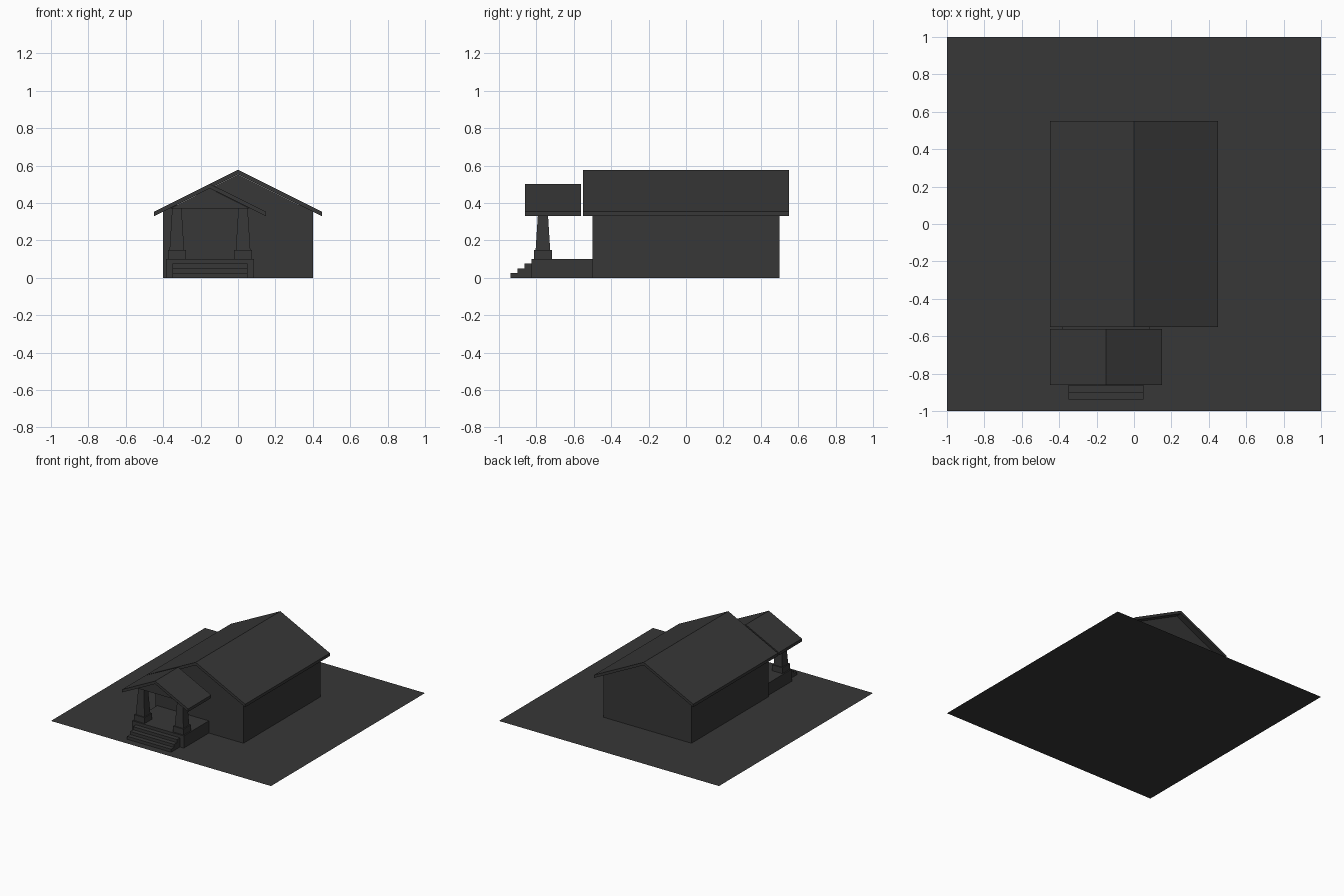
import bpy
import bmesh
from mathutils import Vector

cube = bpy.data.objects.get("Cube")
if cube:
    bpy.data.objects.remove(cube, do_unlink=True)

charcoal = bpy.data.materials.new("charcoal")
charcoal.use_nodes = True
tone = (0.038, 0.038, 0.038, 1)
charcoal.diffuse_color = tone
charcoal.node_tree.nodes["Principled BSDF"].inputs["Base Color"].default_value = tone


def finish(name, bm):
    mesh = bpy.data.meshes.new(name)
    bm.to_mesh(mesh)
    bm.free()
    mesh.materials.append(charcoal)
    obj = bpy.data.objects.new(name, mesh)
    bpy.context.collection.objects.link(obj)
    return obj


def extrude_profile(name, points, direction):
    """Sweep a closed flat outline along a direction into a solid."""
    bm = bmesh.new()
    face = bm.faces.new([bm.verts.new(p) for p in points])
    result = bmesh.ops.extrude_face_region(bm, geom=[face], use_keep_orig=True)
    moved = [v for v in result["geom"] if isinstance(v, bmesh.types.BMVert)]
    bmesh.ops.translate(bm, verts=moved, vec=Vector(direction))
    bmesh.ops.recalc_face_normals(bm, faces=bm.faces)
    return finish(name, bm)


def box(name, x0, x1, y0, y1, z0, z1):
    outline = [(x0, y0, z0), (x1, y0, z0), (x1, y1, z0), (x0, y1, z0)]
    return extrude_profile(name, outline, (0, 0, z1 - z0))


def gable_roof(name, cx, half, y0, y1, eave, rise, thick):
    """Folded slab with plumb-cut eaves."""
    top = [(cx - half, y0, eave), (cx, y0, eave + rise), (cx + half, y0, eave)]
    under = [(x, y, z - thick) for x, y, z in reversed(top)]
    return extrude_profile(name, top + under, (0, y1 - y0, 0))


def tapered_post(name, cx, cy, z0, z1, bottom, top):
    bm = bmesh.new()
    bmesh.ops.create_cube(bm, size=1)
    for v in bm.verts:
        width = top if v.co.z > 0 else bottom
        z = z1 if v.co.z > 0 else z0
        v.co = (cx + v.co.x * width, cy + v.co.y * width, z)
    return finish(name, bm)


# Ground
bm = bmesh.new()
bmesh.ops.create_grid(bm, x_segments=1, y_segments=1, size=1)
finish("ground", bm)

# House body with gable ends, and its roof
body = [(-0.4, -0.5, 0), (0.4, -0.5, 0), (0.4, -0.5, 0.353),
        (0, -0.5, 0.552), (-0.4, -0.5, 0.353)]
extrude_profile("house_walls", body, (0, 1, 0))
gable_roof("house_roof", 0, 0.45, -0.55, 0.55, 0.353, 0.224, 0.024)

# Porch deck and steps
porch_x = -0.15
box("porch_deck", porch_x - 0.235, porch_x + 0.235, -0.825, -0.5, 0, 0.1)
tread, riser, left = 0.038, 0.025, porch_x - 0.2
stairs = [(left, -0.825, 0)]
for i in range(3):
    y = -0.825 - tread * i
    stairs += [(left, y, riser * (3 - i)), (left, y - tread, riser * (3 - i))]
stairs.append((left, -0.825 - tread * 3, 0))
extrude_profile("porch_steps", stairs, (0.4, 0, 0))

# Porch columns on square plinths
for side, sign in (("right", -1), ("left", 1)):
    x = porch_x + sign * 0.177
    box(side + "_plinth", x - 0.048, x + 0.048, -0.813, -0.717, 0.1, 0.148)
    tapered_post(side + "_column", x, -0.765, 0.148, 0.37, 0.078, 0.05)

# Porch pediment and roof
pediment = [(porch_x - 0.215, -0.81, 0.37), (porch_x + 0.215, -0.81, 0.37),
            (porch_x, -0.81, 0.478)]
extrude_profile("porch_pediment", pediment, (0, 0.245, 0))
gable_roof("porch_roof", porch_x, 0.3, -0.862, -0.562, 0.353, 0.149, 0.024)
